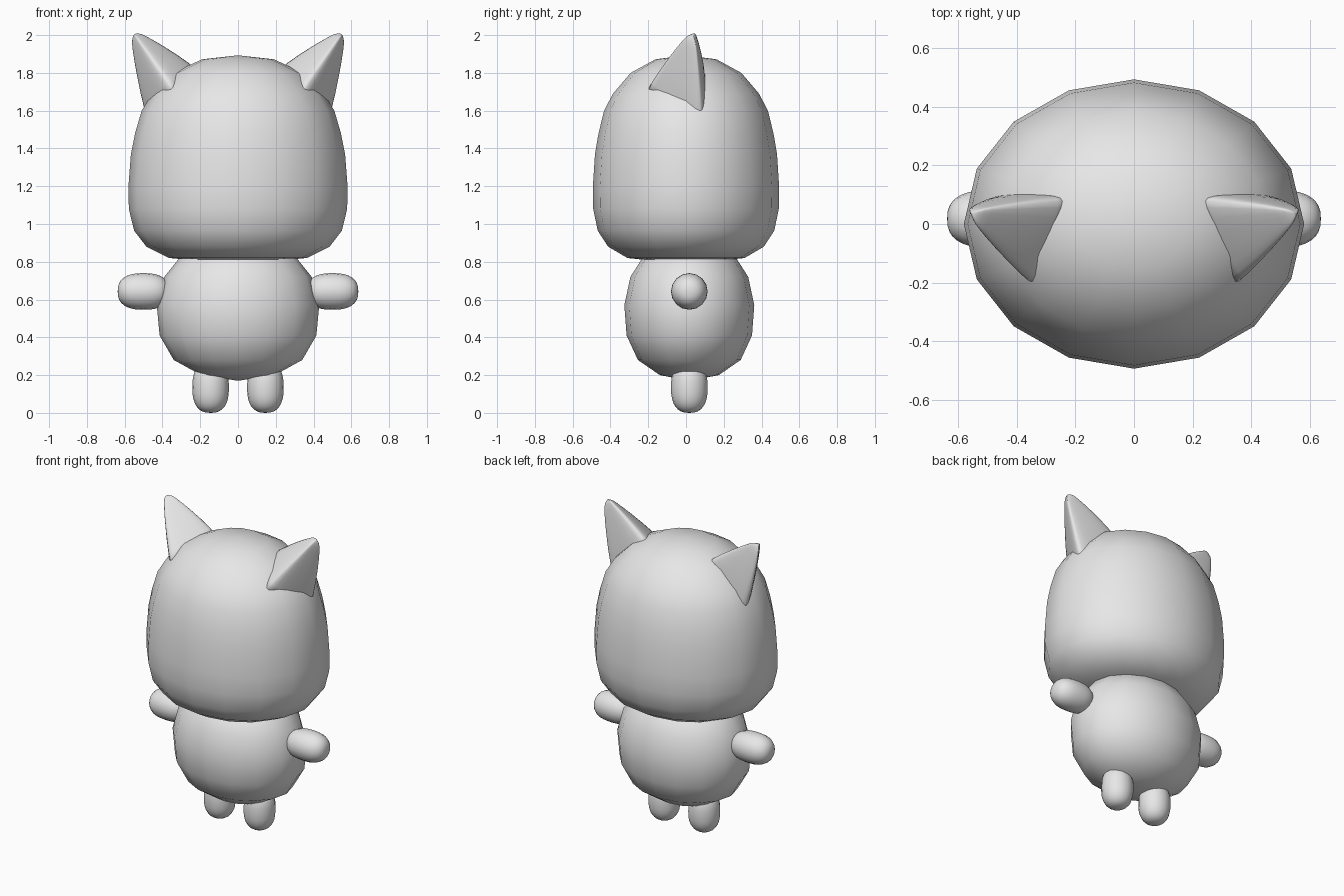
import bpy, bmesh, math
from mathutils import Vector

if "Cube" in bpy.data.objects:
    bpy.data.objects.remove(bpy.data.objects["Cube"])

grey = bpy.data.materials.new("plain grey")
grey.diffuse_color = (0.8, 0.8, 0.8, 1)
grey.use_nodes = True
grey.node_tree.nodes["Principled BSDF"].inputs["Base Color"].default_value = grey.diffuse_color


def loft(name, rings, start, end):
    """Skin closed rings of points and close both ends with a point."""
    bm = bmesh.new()
    vr = [[bm.verts.new(p) for p in ring] for ring in rings]
    n = len(vr[0])
    for a, b in zip(vr, vr[1:]):
        for i in range(n):
            j = (i + 1) % n
            bm.faces.new((a[i], a[j], b[j], b[i]))
    for ring, tip in ((vr[0], start), (vr[-1], end)):
        v = bm.verts.new(tip)
        for i in range(n):
            bm.faces.new((ring[i], ring[(i + 1) % n], v))
    bmesh.ops.recalc_face_normals(bm, faces=bm.faces)
    for f in bm.faces:
        f.smooth = True
    me = bpy.data.meshes.new(name)
    bm.to_mesh(me)
    bm.free()
    me.materials.append(grey)
    ob = bpy.data.objects.new(name, me)
    bpy.context.collection.objects.link(ob)
    return ob


def turned(name, profile, y_scale=1.0, centre=(0, 0, 0), sides=16, sideways=False):
    """Turn a (radius, height) profile around z, or around x when sideways."""
    c = Vector(centre)

    def place(x, y, z):
        return c + (Vector((z, y, x)) if sideways else Vector((x, y, z)))
    rings = [[place(r * math.cos(k * math.tau / sides),
                    r * y_scale * math.sin(k * math.tau / sides), z)
              for k in range(sides)] for r, z in profile[1:-1]]
    return loft(name, rings, place(0, 0, profile[0][1]), place(0, 0, profile[-1][1]))


def pill(radius, half, power=2.5, steps=16):
    """Profile of a blunt, rounded limb."""
    pts = []
    for k in range(steps + 1):
        a = math.pi * k / steps
        s, c = max(math.sin(a), 0), math.cos(a)
        pts.append((radius * s ** (2 / power),
                    -half * math.copysign(abs(c) ** (2 / power), c)))
    return pts


def cut_corners(pts, amount):
    out = []
    for i, p in enumerate(pts):
        q = pts[(i + 1) % len(pts)]
        out += [p.lerp(q, amount), q.lerp(p, amount)]
    return out


# Head: domed top, full cheeks, flattened underside
turned("head", [(0, 1.893), (.19, 1.872), (.345, 1.80), (.455, 1.69), (.51, 1.60),
                (.545, 1.48), (.567, 1.37), (.58, 1.2), (.578, 1.08), (.55, .965),
                (.485, .88), (.365, .82), (.2, .805), (0, .80)], y_scale=.85)

# Body: egg shape tucked under the head
turned("body", [(0, .17), (.195, .20), (.34, .28), (.415, .41), (.43, .57),
                (.39, .72), (.31, .82), (.17, .90), (0, .93)],
       y_scale=.80, centre=(0, .0175, 0))

for side, label in ((-1, "left"), (1, "right")):
    # Arms and legs: short blunt pills
    turned(label + "_arm", pill(.097, .137), centre=(side * .5, .0175, .643), sideways=True)
    turned(label + "_leg", pill(.097, .135), centre=(side * .145, .0175, .135))

    # Ears: rounded three-sided cones leaning outward
    corners = [Vector((.17, .11, 1.83)), Vector((.50, .105, 1.49)), Vector((.33, -.26, 1.69))]
    base = sum(corners, Vector()) / 3
    tip = Vector((.55, .035, 2.003))
    outline = cut_corners(cut_corners(cut_corners(corners, .13), .25), .25)
    rings = []
    for t, s in ((0, 1), (.2, .87), (.4, .71), (.6, .53), (.75, .385),
                 (.86, .27), (.93, .19), (.975, .11), (.994, .05)):
        mid = base.lerp(tip, t)
        rings.append([mid + (p - base) * s for p in outline])
    flip = Vector((side, 1, 1))
    loft(label + "_ear", [[p * Vector((1, 1, 1)).length_squared / 3 if side > 0 else
                           Vector((-p.x, p.y, p.z)) for p in ring] for ring in rings],
         Vector((side * base.x, base.y, base.z)), Vector((side * tip.x, tip.y, tip.z)))
